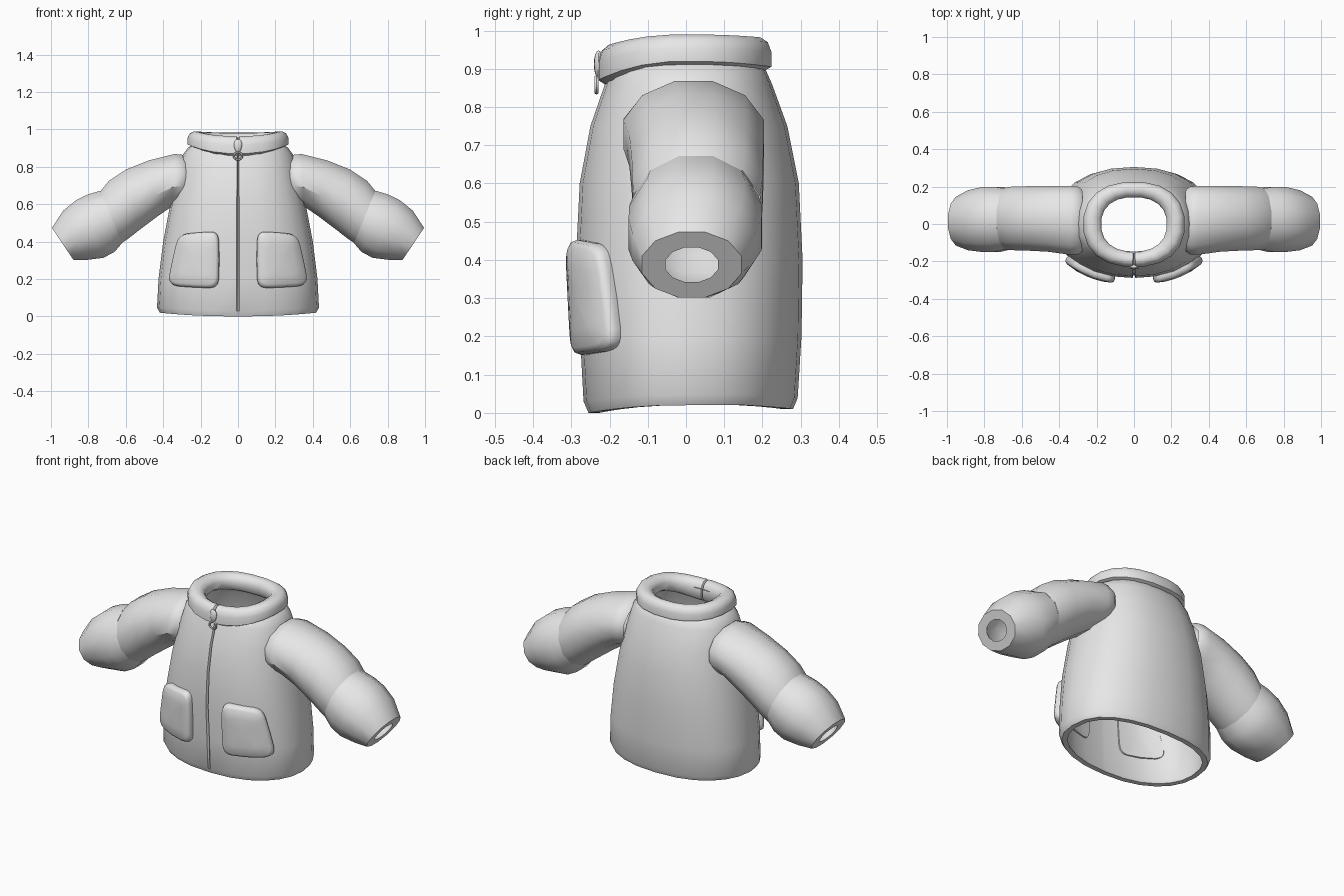
import bpy, bmesh, math

if "Cube" in bpy.data.objects:
    bpy.data.objects.remove(bpy.data.objects["Cube"])

grey = bpy.data.materials.new("soft_grey")
grey.diffuse_color = (0.8, 0.8, 0.8, 1)
grey.use_nodes = True
grey.node_tree.nodes["Principled BSDF"].inputs["Base Color"].default_value = grey.diffuse_color


def loft(bm, rings, close=False, cap=False):
    """Skin a list of equally long point loops."""
    vs = [[bm.verts.new(p) for p in r] for r in rings]
    n = len(vs[0])
    pairs = list(zip(vs, vs[1:])) + ([(vs[-1], vs[0])] if close else [])
    for a, b in pairs:
        for i in range(n):
            bm.faces.new((a[i], a[(i + 1) % n], b[(i + 1) % n], b[i]))
    if cap:
        bm.faces.new(vs[0])
        bm.faces.new(vs[-1])


def finish(name, bm, mirror=False, angle=38):
    bmesh.ops.recalc_face_normals(bm, faces=bm.faces)
    me = bpy.data.meshes.new(name)
    bm.to_mesh(me)
    bm.free()
    me.materials.append(grey)
    ob = bpy.data.objects.new(name, me)
    bpy.context.collection.objects.link(ob)
    bpy.ops.object.select_all(action='DESELECT')
    ob.select_set(True)
    bpy.context.view_layer.objects.active = ob
    bpy.ops.object.shade_smooth_by_angle(angle=math.radians(angle))
    if mirror:
        ob.modifiers.new("mirror", 'MIRROR').use_mirror_merge = False
    return ob


# Body profile: height, half width, front depth, back depth
BODY = [(0.0, .418, .255, .28), (.03, .433, .268, .292), (.2, .425, .277, .302),
        (.4, .40, .288, .305), (.6, .362, .278, .295), (.75, .325, .25, .265),
        (.86, .298, .212, .225), (.905, .265, .195, .205), (.925, .22, .175, .175)]
POW = 2.3


def body_at(z):
    for lo, hi in zip(BODY, BODY[1:]):
        if z <= hi[0]:
            t = (z - lo[0]) / (hi[0] - lo[0])
            return [a + (b - a) * t for a, b in zip(lo, hi)]
    return BODY[-1]


def curve(v):
    return math.copysign(abs(v) ** (2 / POW), v)


# Jacket body: double-walled shell with a zip groove down the front
ANGLES = sorted([i * 15 for i in range(24)] + [269.4, 270.6])


def body_ring(row, inset):
    z, a, f, b = row
    pts = []
    for deg in ANGLES:
        c, s = math.cos(math.radians(deg)), math.sin(math.radians(deg))
        d = f if s < 0 else b
        groove = .02 if deg == 270 and z >= .2 and not inset else 0
        lift = (.02 * c * c + .01 * max(s, 0)) * max(0, 1 - z / .2)
        pts.append(((a - inset) * curve(c), (d - inset - groove) * curve(s), z + lift))
    return pts


bm = bmesh.new()
outer = [body_ring(r, 0) for r in BODY]
inner = [body_ring(r, .028) for r in reversed(BODY)]
loft(bm, outer + inner, close=True)
finish("jacket_body", bm)

# Collar: padded ring, lower at the front, pinched at the zip
SECTION = [(0, .1), (.0, .55), (.12, .85), (.35, 1), (.65, .97), (.9, .82),
           (1, .55), (1, .1), (.8, -.1), (.3, -.05)]     # inward, upward fractions
loops = []
for deg in sorted([i * 18 + 9 for i in range(20)] + [269, 270, 271]):
    c, s = math.cos(math.radians(deg)), math.sin(math.radians(deg))
    s2 = s * s
    bot = .912 - (.052 if s < 0 else .016) * s2
    top = .99 - (.027 if s < 0 else .008) * s2
    pinch = .012 if deg == 270 else 0
    loop = []
    for u, v in SECTION:
        rx = .272 + (.176 - .272) * u
        ry = (.23 if s < 0 else .226) + (.146 - .228) * u
        ry -= pinch * (1 - 2 * u)
        loop.append((rx * curve(c), ry * curve(s), bot + (top - bot - pinch) * v))
    loops.append(loop)
bm = bmesh.new()
loft(bm, loops, close=True)
finish("collar", bm, angle=50)


# Sleeves: each section is top x,z / bottom x,z / half depth / centre y
def sleeve_ring(sec, k=1.0, n=12):
    tx, tz, bx, bz, r, cy = sec
    pts = []
    for i in range(n):
        t = 2 * math.pi * (i + .5) / n
        c, s = math.cos(t) * k / math.cos(math.pi / n), math.sin(t) * k / math.cos(math.pi / n)
        pts.append(((tx + bx) / 2 + (tx - bx) / 2 * s, cy + r * c,
                    (tz + bz) / 2 + (tz - bz) / 2 * s))
    return pts


UPPER = [(.275, .845, .28, .62, .165, .018), (.30, .865, .30, .60, .182, .018),
         (.34, .868, .35, .59, .184, .02), (.48, .833, .43, .535, .176, .028),
         (.60, .785, .53, .46, .172, .03), (.69, .725, .59, .413, .17, .03),
         (.735, .67, .625, .39, .165, .028)]
LOWER = [(.735, .672, .62, .392, .163, .026), (.80, .653, .66, .345, .174, .025),
         (.865, .622, .72, .313, .174, .024), (.935, .565, .81, .302, .16, .02),
         (.995, .473, .88, .302, .13, .015)]
bm = bmesh.new()
loft(bm, [sleeve_ring(s) for s in UPPER])
finish("upper_sleeve", bm, mirror=True)

bm = bmesh.new()
lining = [sleeve_ring(LOWER[-1], .53)] + [sleeve_ring(s, .85) for s in reversed(LOWER[:-1])]
lining += [sleeve_ring(s, .85) for s in reversed(UPPER[:-1])]
loft(bm, [sleeve_ring(s) for s in LOWER] + lining)
finish("lower_sleeve", bm, mirror=True)

# Pockets: padded rounded rectangles wrapped on the body front
PAD = [(.97, -.036), (1, -.01), (1, .012), (.965, .027), (.88, .034), (.55, .037), (.15, .038)]


def pocket_point(u, v, off):
    z = .302 + .147 * v + .008 * u * -v
    inside, outside = .1, .337 - .03 * v
    x = (inside + outside) / 2 + (outside - inside) / 2 * u
    _, a, f, _ = body_at(z)
    q = min(x / a, .99)
    y = -f * (1 - q ** POW) ** (1 / POW)
    nx, ny = q ** (POW - 1) / a, -(abs(y) / f) ** (POW - 1) / f
    m = math.hypot(nx, ny)
    return (x + off * nx / m, y + off * ny / m, z)


def pad_ring(k, off, n=28):
    pts = []
    for i in range(n):
        t = 2 * math.pi * i / n
        c, s = math.cos(t), math.sin(t)
        u = math.copysign(abs(c) ** .35, c)
        v = math.copysign(abs(s) ** .35, s)
        pts.append(pocket_point(u * k, v * k, off))
    return pts


bm = bmesh.new()
loft(bm, [pad_ring(.15, -.036), pad_ring(.6, -.036)] + [pad_ring(k, o) for k, o in PAD], cap=True)
finish("pocket", bm, mirror=True, angle=60)

# Zip pull: flattened slider with a hanging ring
bm = bmesh.new()
bmesh.ops.create_uvsphere(bm, u_segments=12, v_segments=8, radius=1)
for v in bm.verts:
    x, y, z = v.co
    v.co = (x * .022 * (1 + .2 * z), -.229 + y * .012, .912 + z * .036)
finish("zip_slider", bm)


def torus(name, cz, R, r, stretch):
    bm = bmesh.new()
    rings = []
    for i in range(16):
        t = 2 * math.pi * i / 16
        ring = []
        for j in range(6):
            p = 2 * math.pi * j / 6
            w = R + r * math.cos(p)
            ring.append((w * math.cos(t), -.234 + r * math.sin(p), cz + w * stretch * math.sin(t)))
        rings.append(ring)
    loft(bm, rings, close=True)
    finish(name, bm)


torus("zip_ring", .858, .022, .006, .9)
